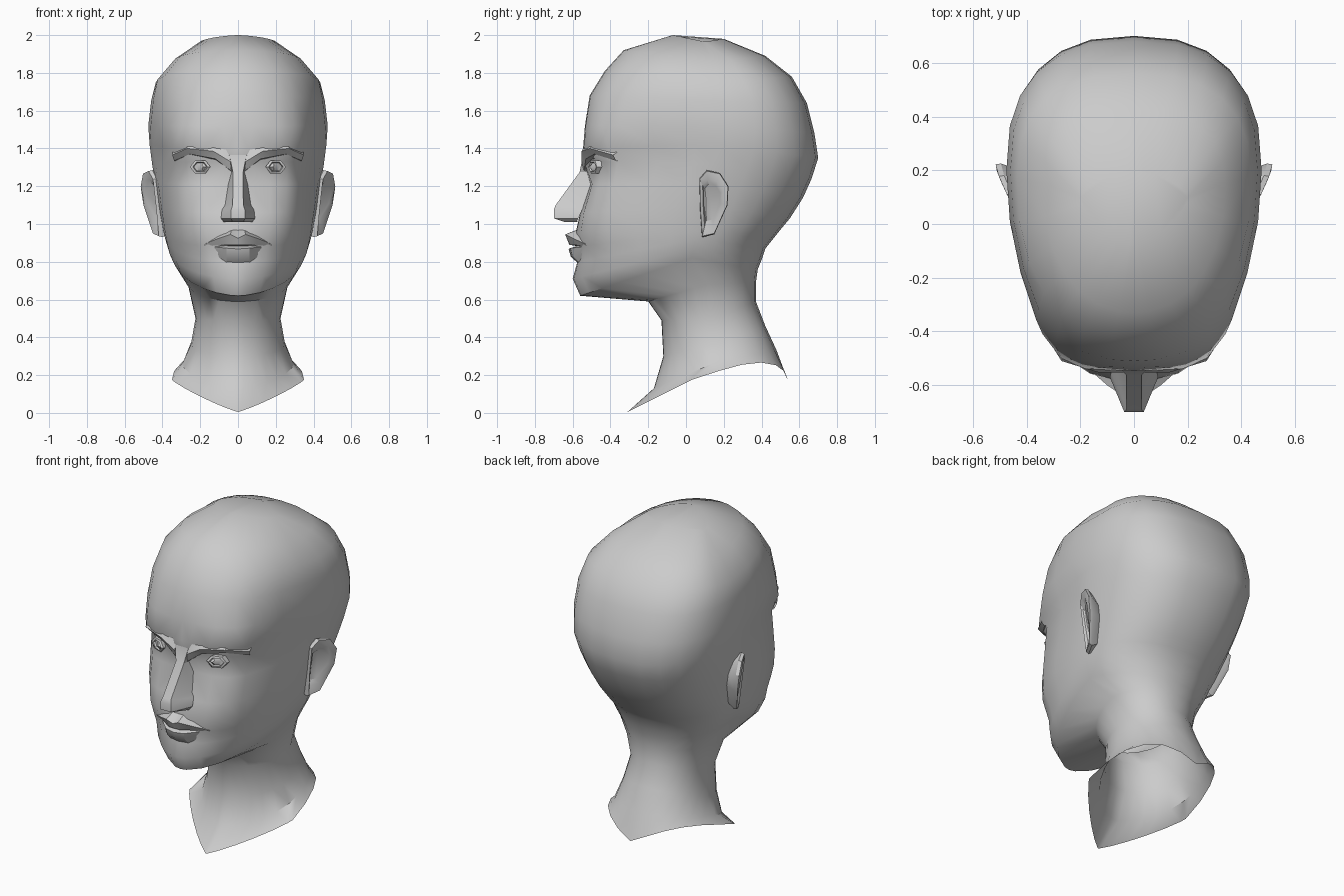
import bpy, bmesh, math

grey = bpy.data.materials.new("plain_grey")
grey.diffuse_color = (0.6, 0.6, 0.6, 1)


def finish(name, bm, angle=35):
    """Turn a right-hand half into a mirrored, smooth shaded part."""
    bmesh.ops.remove_doubles(bm, verts=bm.verts, dist=0.0005)
    bmesh.ops.recalc_face_normals(bm, faces=bm.faces)
    me = bpy.data.meshes.new(name)
    bm.to_mesh(me)
    bm.free()
    me.materials.append(grey)
    ob = bpy.data.objects.new(name, me)
    bpy.context.collection.objects.link(ob)
    m = ob.modifiers.new("mirror", 'MIRROR')
    m.use_clip = True
    m.merge_threshold = 0.001
    bpy.ops.object.select_all(action='DESELECT')
    ob.select_set(True)
    bpy.context.view_layer.objects.active = ob
    bpy.ops.object.shade_smooth_by_angle(angle=math.radians(angle))
    return ob


def skin(bm, rows, closed=False):
    """Join rows of points with quads; returns the vertex rows."""
    vs = [[bm.verts.new(p) for p in r] for r in rows]
    n = len(rows[0])
    for a, b in zip(vs, vs[1:]):
        for i in range(n if closed else n - 1):
            j = (i + 1) % n
            bm.faces.new((a[i], a[j], b[j], b[i]))
    return vs


def ribbon(name, rows, angle=30):
    bm = bmesh.new()
    skin(bm, rows)
    return finish(name, bm, angle)


# Head and neck: tilted rings through a front, a side and a back point
front = [(-.07, 2.0), (-.33, 1.92), (-.43, 1.81), (-.51, 1.68), (-.535, 1.52), (-.545, 1.40),
         (-.475, 1.33), (-.505, 1.21), (-.56, 1.06), (-.585, .95), (-.575, .88), (-.575, .80),
         (-.60, .71), (-.56, .62), (-.20, .59), (-.13, .49), (-.12, .30), (-.17, .13), (-.31, .005)]
side = [(.20, .10, 1.965), (.34, .15, 1.86), (.435, .17, 1.75), (.46, .2, 1.65), (.475, .2, 1.52),
        (.468, .18, 1.42), (.455, .15, 1.32), (.44, .12, 1.22), (.42, .09, 1.10), (.405, .07, 1.02),
        (.395, .06, .96), (.385, .05, .92), (.37, .04, .87), (.345, .03, .82), (.265, .12, .68),
        (.225, .13, .50), (.25, .15, .36), (.295, .14, .26), (.35, .03, .175)]
back = [(.20, 1.98), (.42, 1.89), (.56, 1.78), (.64, 1.64), (.68, 1.48), (.70, 1.35), (.665, 1.24),
        (.62, 1.14), (.55, 1.03), (.50, .97), (.46, .92), (.42, .87), (.40, .81), (.38, .76),
        (.37, .69), (.37, .59), (.42, .46), (.48, .33), (.54, .17)]
# squareness of the front and back arcs, and how far each ring follows the face outline
sq_front = [1.3, .92, .87, .84, .8, .73, .75, .78, .85, .9, .93, 1, 1.05, 1.12, 1, 1, 1, 1.2, 1.75]
sq_back = [1.3, .85, .8, .79, .79, .79, .8, .82, .84, .85, .88, .92, .95, .95, .95, .95, .92, .92, .95]
follow = [0, 0, 0, .2, .35, 1, 1, .9, .6, .4, .3, .15] + [0] * 7
face_outline = [(0, 1), (.11, 1), (.385, .992), (.577, .94), (.727, .814), (.855, .48), (.96, .18), (1, 0)]
face_angle = [0, 8, 22, 35, 48, 62, 77, 90]
rows = []
for k, ((fy, fz), (sx, sy, sz), (by, bz)) in enumerate(zip(front, side, back)):
    row = []
    for a, (u, v) in zip(face_angle, face_outline):
        s = math.sin(math.radians(a)) ** sq_front[k]
        c = max(0, math.cos(math.radians(a))) ** sq_front[k] if a < 90 else 0
        w = follow[k]
        s, c = s + (u - s) * w, c + (v - c) * w
        y = sy + (fy - sy) * c
        if k == 6 and a < 10:                    # bridge between the eye sockets
            y -= .065
        row.append((sx * s, y, sz + (fz - sz) * c))
    for i in range(1, 7):
        t = math.pi / 2 * i / 6
        s = math.cos(t) ** sq_back[k] if i < 6 else 0
        c = math.sin(t) ** sq_back[k]
        z = sz + (bz - sz) * c
        if k == len(front) - 1:                  # raised shoulder edge of the collar
            z += .095 * abs(math.sin(2 * t))
        row.append((sx * s, sy + (by - sy) * c, z))
    rows.append(row)
bm = bmesh.new()
vs = skin(bm, rows)
bm.faces.new(vs[0])
finish("head_and_neck", bm, 40)

# Nose: ridge and base points at each height (z, ridge y, ridge x, base x, base y)
nose = [(1.365, -.545, .045, .075, -.53), (1.275, -.563, .027, .045, -.46), (1.10, -.69, .028, .07, -.535),
        (1.075, -.70, .036, .085, -.55), (1.03, -.70, .036, .09, -.57), (1.01, -.64, .03, .075, -.58),
        (1.015, -.56, .03, .07, -.55)]
ribbon("nose", [[(0, y, z), (r, y, z), (b, yb, z)] for z, y, r, b, yb in nose])

# Brow ridge overhanging the eye sockets
ribbon("brow_ridge", [
    [(.05, -.53, 1.41), (.14, -.515, 1.45), (.26, -.45, 1.46), (.345, -.31, 1.42)],
    [(.04, -.552, 1.33), (.13, -.553, 1.385), (.27, -.510, 1.40), (.348, -.385, 1.365)],
    [(.035, -.54, 1.28), (.12, -.53, 1.345), (.255, -.485, 1.37), (.338, -.37, 1.335)],
    [(.045, -.45, 1.27), (.12, -.45, 1.335), (.25, -.42, 1.36), (.32, -.33, 1.33)]], 35)

# Lips
ribbon("upper_lip", [
    [(0, -.575, .97), (.035, -.57, .97), (.10, -.55, .945), (.17, -.515, .90)],
    [(0, -.632, .925), (.04, -.64, .945), (.10, -.60, .925), (.18, -.53, .893)],
    [(0, -.618, .890), (.04, -.615, .890), (.10, -.57, .887), (.18, -.525, .882)],
    [(0, -.57, .882), (.04, -.57, .883), (.10, -.55, .885), (.17, -.515, .883)]])
ribbon("lower_lip", [
    [(0, -.57, .885), (.06, -.565, .888), (.14, -.53, .886)],
    [(0, -.622, .868), (.06, -.612, .872), (.14, -.54, .88)],
    [(0, -.61, .828), (.06, -.60, .83), (.105, -.555, .85)],
    [(0, -.57, .79), (.06, -.56, .79), (.12, -.53, .82)]])

# Eyes: six-sided lid rim, set-back ball and small raised iris
bm = bmesh.new()
eye = []
for scale, y in ((1.0, -.43), (1.0, -.492), (.72, -.497), (.62, -.485), (.3, -.492)):
    eye.append([(.20 + .055 * scale * math.cos(a), y + .02 * math.cos(a),
                 1.302 + .04 * scale * math.sin(a))
                for a in (math.pi / 3 * i for i in range(6))])
bm.faces.new(skin(bm, eye, True)[-1])
finish("eyes", bm, 30)

# Ears: a flared outline with a shallow bowl, narrowing back towards the head
outline = [(.07, 1.24), (.11, 1.285), (.18, 1.27), (.225, 1.20), (.22, 1.10), (.15, .945), (.085, .93), (.075, 1.07)]


def ear_ring(scale, dx):
    return [(.455 + (y - .07) * .45 - (1.28 - z) * .12 + dx,
             .13 + (y - .13) * scale, 1.12 + (z - 1.12) * scale) for y, z in outline]


bm = bmesh.new()
ear = skin(bm, [ear_ring(.75, -.09), ear_ring(1, -.02), ear_ring(.97, .0),
                ear_ring(.7, -.005), ear_ring(.55, -.02)], True)
bm.faces.new(ear[-1])
bm.faces.new(ear[0])
finish("ears", bm, 30)
